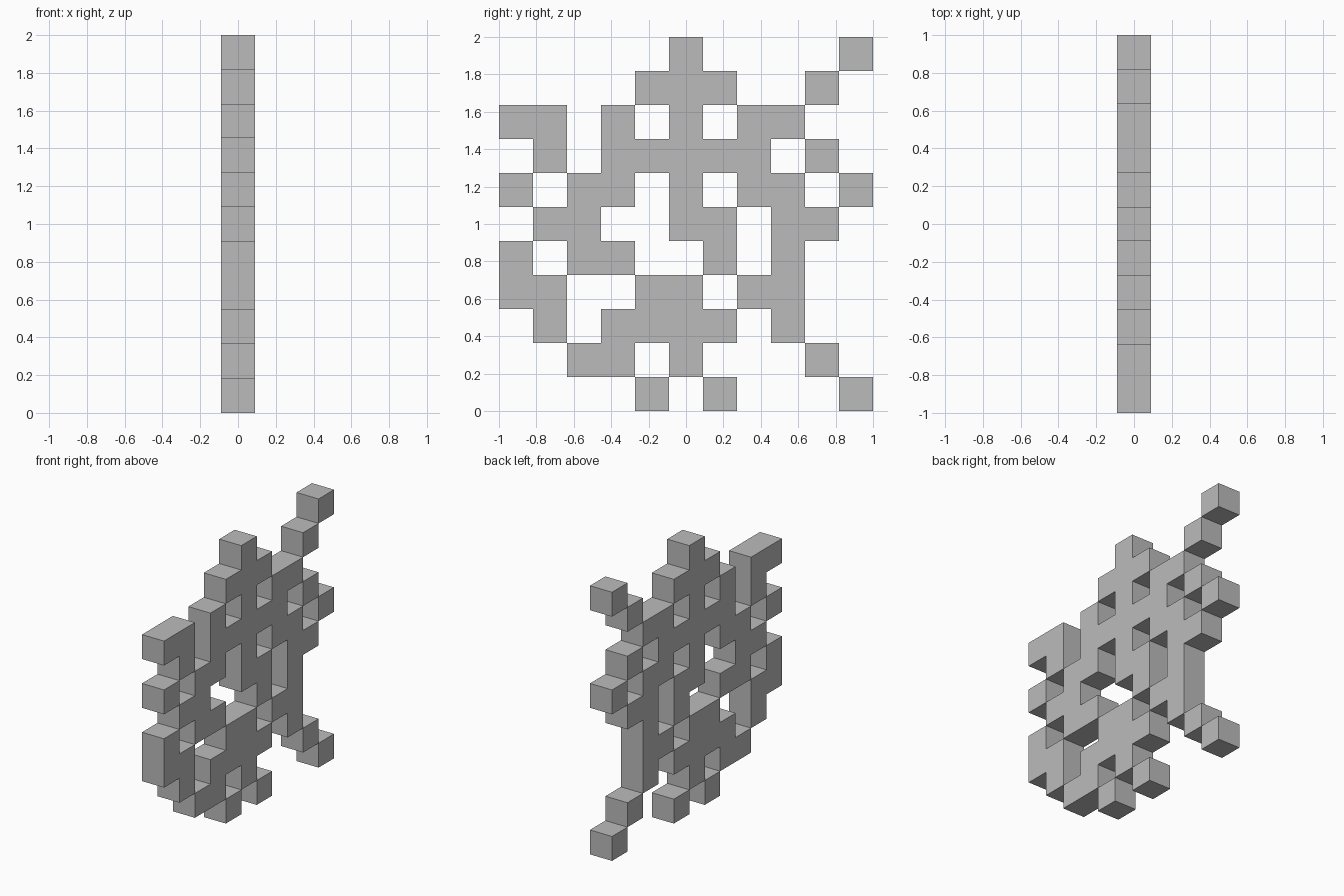
import bpy, bmesh
from mathutils import Vector

cube = bpy.data.objects.get("Cube")
if cube:
    bpy.data.objects.remove(cube, do_unlink=True)

# Cell pattern of the panel: columns run along +y, rows from top to bottom
PATTERN = [
    ".....#....#",
    "....###..#.",
    "##.#.#.##..",
    ".#.#####.#.",
    "#.##.#.##.#",
    ".##..##.##.",
    "#.##..#.#..",
    "##..##.##..",
    ".#.####.#..",
    "..##.#...#.",
    "....#.#...#",
]
N = len(PATTERN)
CELL = 2 / N
H = CELL / 2


def filled(col, row):
    return 0 <= col < N and 0 <= row < N and PATTERN[row][col] == "#"


def add_side(bm, centre, normal):
    """Square cell side facing along normal."""
    n = Vector(normal)
    u = Vector((n.y, n.z, n.x))
    v = n.cross(u)
    corners = [(-1, -1), (1, -1), (1, 1), (-1, 1)]
    bm.faces.new([bm.verts.new(centre + (n + a * u + b * v) * H) for a, b in corners])


# Plain grey material
grey = bpy.data.materials.new("grey")
grey.use_nodes = True
colour = (0.5, 0.5, 0.5, 1)
grey.diffuse_color = colour
grey.node_tree.nodes["Principled BSDF"].inputs["Base Color"].default_value = colour

# Pierced panel: outer skin of the filled cells, one cell thick
bm = bmesh.new()
for row in range(N):
    for col in range(N):
        if not filled(col, row):
            continue
        centre = Vector((0, -1 + (col + 0.5) * CELL, 2 - (row + 0.5) * CELL))
        for x in (-1, 1):
            add_side(bm, centre, (x, 0, 0))
        for dc, dr in ((1, 0), (-1, 0), (0, 1), (0, -1)):
            if not filled(col + dc, row + dr):
                add_side(bm, centre, (0, dc, -dr))
bmesh.ops.remove_doubles(bm, verts=bm.verts, dist=1e-4)

mesh = bpy.data.meshes.new("pierced_panel")
bm.to_mesh(mesh)
bm.free()
mesh.materials.append(grey)
panel = bpy.data.objects.new("pierced_panel", mesh)
bpy.context.collection.objects.link(panel)
